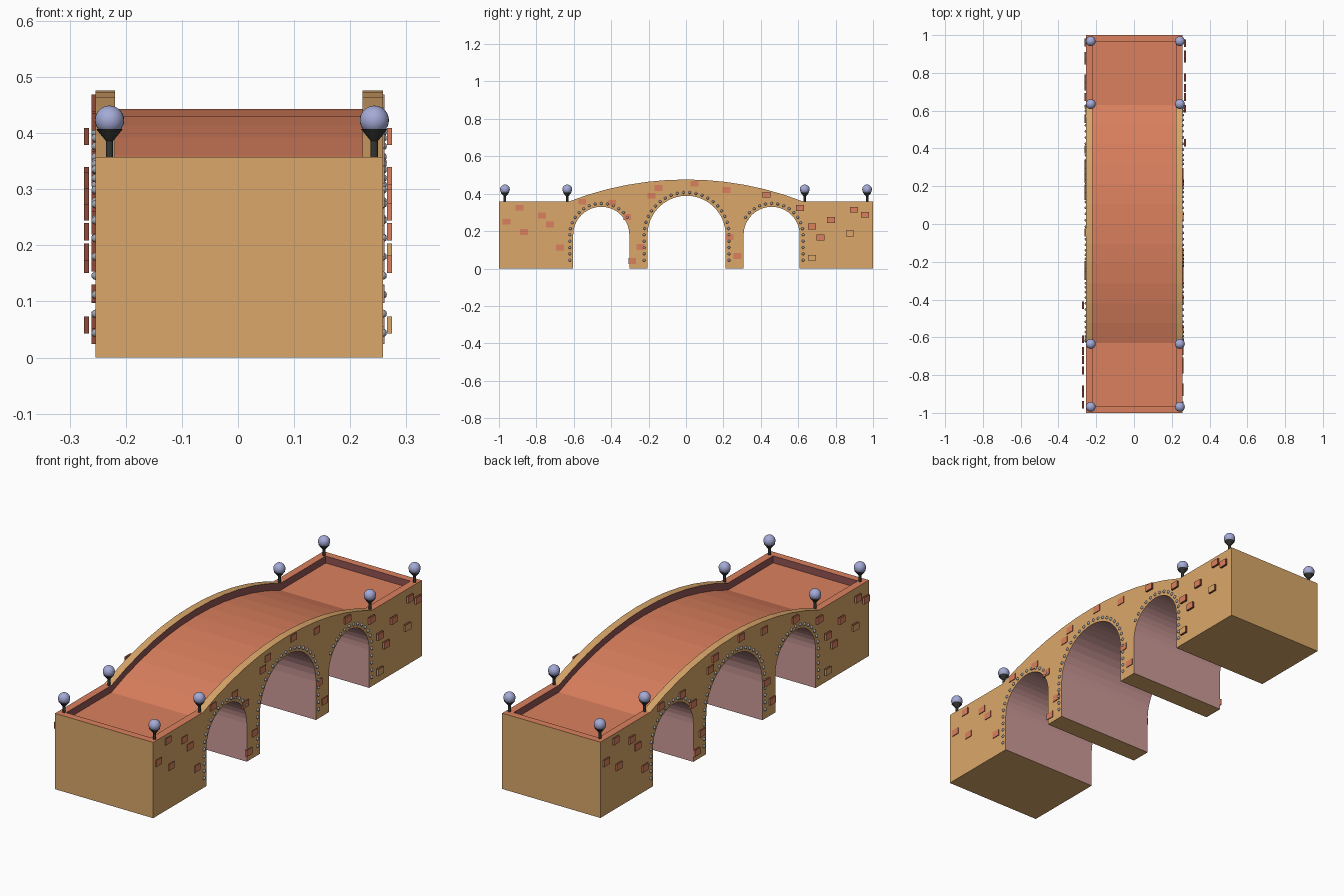
import bpy, bmesh, math
from mathutils import Vector

if "Cube" in bpy.data.objects:
    bpy.data.objects.remove(bpy.data.objects["Cube"])

def material(name, r, g, b):
    lin = [((c / 255 + 0.055) / 1.055) ** 2.4 for c in (r, g, b)]
    m = bpy.data.materials.new(name)
    m.diffuse_color = (*lin, 1)
    m.use_nodes = True
    m.node_tree.nodes["Principled BSDF"].inputs["Base Color"].default_value = m.diffuse_color
    return m

TAN = material("tan_stone", 218, 167, 106)
DECK = material("terracotta", 219, 128, 94)
PINK = material("mauve_vault", 205, 154, 152)
MAROON = material("maroon_inner_wall", 146, 84, 84)
BROWN = material("dark_brick", 140, 74, 58)
IRON = material("dark_iron", 52, 54, 50)
GLASS = material("lavender_glass", 164, 170, 214)
BEAD = material("grey_bead", 160, 163, 170)

X0, X1 = -0.254, 0.258           # outer side faces
IX0, IX1 = -0.219, 0.222         # inner parapet faces
END_Z, RISE, HALF = 0.357, 0.119, 0.63
SPRING = 0.18
ARCHES = [(-0.453, 0.15), (0.003, 0.209), (0.458, 0.15)]   # centre y, radius

def finish(bm, name, mats, smooth=False):
    bmesh.ops.recalc_face_normals(bm, faces=bm.faces[:])
    me = bpy.data.meshes.new(name)
    bm.to_mesh(me)
    bm.free()
    for m in mats:
        me.materials.append(m)
    if smooth:
        me.polygons.foreach_set("use_smooth", [True] * len(me.polygons))
    ob = bpy.data.objects.new(name, me)
    bpy.context.collection.objects.link(ob)
    return ob

def extrude_profile(name, pts, xa, xb, mats):
    bm = bmesh.new()
    face = bm.faces.new([bm.verts.new((xa, y, z)) for y, z in pts])
    ext = bmesh.ops.extrude_face_region(bm, geom=[face])["geom"]
    moved = [v for v in ext if isinstance(v, bmesh.types.BMVert)]
    bmesh.ops.translate(bm, verts=moved, vec=(xb - xa, 0, 0))
    return finish(bm, name, mats)

def hump(drop=0, n=12):
    """Circular hump of the bridge, from +y to -y."""
    rad = (HALF ** 2 + RISE ** 2) / (2 * RISE)
    pts = []
    for i in range(n + 1):
        y = HALF * (1 - 2 * i / n)
        pts.append((y, END_Z + RISE - rad + math.sqrt(rad * rad - y * y) - drop))
    return pts

# Bridge body: outline with three arched openings
outline = [(-1, 0)]
for cy, r in ARCHES:
    outline.append((cy - r, 0))
    for i in range(21):
        a = math.pi * (1 - i / 20)
        outline.append((cy + r * math.cos(a), SPRING + r * math.sin(a)))
    outline.append((cy + r, 0))
outline += [(1, 0), (1, END_Z)] + hump() + [(-1, END_Z)]
body = extrude_profile("bridge_body", outline, X0, X1, [TAN, DECK, PINK, MAROON])

# Sunken roadway cut into the top
drop = 0.033
trough = [(-0.966, 0.7), (0.966, 0.7), (0.966, END_Z - drop)] + hump(drop) + [(-0.966, END_Z - drop)]
cutter = extrude_profile("roadway_cutter", trough, IX0, IX1, [TAN])
cutter.hide_render = True
mod = body.modifiers.new("roadway", "BOOLEAN")
mod.operation, mod.solver, mod.object = "DIFFERENCE", "EXACT", cutter
bpy.context.view_layer.objects.active = body
bpy.ops.object.modifier_apply(modifier=mod.name)
bpy.data.objects.remove(cutter, do_unlink=True)

# Colour body faces by position and direction
for p in body.data.polygons:
    c, n = p.center, p.normal
    inside = IX0 - 0.005 < c.x < IX1 + 0.005
    if inside and n.z > 0.5 and abs(c.y) < 0.96:
        p.material_index = 1
    elif inside and c.z > 0.3 and (abs(n.x) > 0.9 or (abs(n.y) > 0.9 and 0.9 < abs(c.y) < 0.99)):
        p.material_index = 3
    elif inside and abs(n.x) < 0.5 and abs(c.y) < 0.7 and c.z > 0.01 and n.z < 0.3:
        p.material_index = 2

# Bricks (y, z) on the right side, repeated on the left by a half turn
BRICKS = [(-.96, .25), (-.89, .325), (-.866, .195), (-.77, .283), (-.727, .235), (-.673, .113),
          (-.555, .357), (-.394, .352), (-.314, .276), (-.244, .115), (-.287, .04), (-.185, .389),
          (-.147, .43), (.045, .453), (.217, .42), (.233, .169), (.276, .067),
          (.43, .394), (.61, .324), (.673, .224), (.72, .166), (.775, .26), (.898, .314),
          (.957, .287), (.877, .188), (.673, .058)]
TAN_BRICKS = BRICKS[-2:]

def bricks(name, side):
    bm = bmesh.new()
    for y, z in BRICKS:
        xc = 0.27 if y > 0.4 else 0.2567
        vs = bmesh.ops.create_cube(bm, size=1)["verts"]
        for v in vs:
            v.co = Vector((side * (xc + v.co.x * 0.0096), side * (y + v.co.y * 0.042), z + v.co.z * 0.031))
        for f in {f for v in vs for f in v.link_faces}:
            mid = f.calc_center_median()
            dark = side * mid.y - y > 0.01 or abs(mid.z - z) > 0.01
            f.material_index = 1 if dark else (2 if (y, z) in TAN_BRICKS else 0)
    return finish(bm, name, [DECK, BROWN, TAN])

bricks("right_bricks", 1)
bricks("left_bricks", -1)

# Bead trim around the arches
def bead_path(cy, r):
    R, step, pts = r + 0.018, 0.034, []
    for s in (-1, 1):
        if cy * s >= -0.1:      # legs, left off the inner side of the small arches
            pts += [(cy + s * R, SPRING - step * k) for k in range(1, 5)]
    n = round(math.pi * R / step)
    for i in range(n + 1):
        a = math.pi * i / n
        outward = math.cos(a) * (1 if cy > 0 else -1)
        if abs(cy) < 0.1 or outward > -0.88:
            pts.append((cy + R * math.cos(a), SPRING + R * math.sin(a)))
    return pts

for name, x in (("right_beads", X1), ("left_beads", X0)):
    bm = bmesh.new()
    for cy, r in ARCHES:
        for y, z in bead_path(cy, r):
            vs = bmesh.ops.create_icosphere(bm, subdivisions=2, radius=0.0075)["verts"]
            bmesh.ops.translate(bm, verts=vs, vec=(x, y, z))
    finish(bm, name, [BEAD], True)

# Lamps: post, flared cup and globe
def lathe_post(bm, x, y):
    for z0, z1, ra, rb in ((END_Z - 0.004, 0.39, 0.0065, 0.0065), (0.386, 0.407, 0.0065, 0.0235)):
        vs = bmesh.ops.create_cone(bm, cap_ends=True, segments=16, radius1=ra, radius2=rb,
                                   depth=z1 - z0)["verts"]
        bmesh.ops.translate(bm, verts=vs, vec=(x, y, (z0 + z1) / 2))

for i, (x, y) in enumerate((x, y) for x in (-0.229, 0.243) for y in (-0.968, -0.635, 0.635, 0.968)):
    bm = bmesh.new()
    lathe_post(bm, x, y)
    finish(bm, f"lamp_post_{i + 1}", [IRON])
    bm = bmesh.new()
    vs = bmesh.ops.create_uvsphere(bm, u_segments=24, v_segments=14, radius=0.026)["verts"]
    bmesh.ops.translate(bm, verts=vs, vec=(x, y, 0.423))
    finish(bm, f"lamp_globe_{i + 1}", [GLASS], True)
